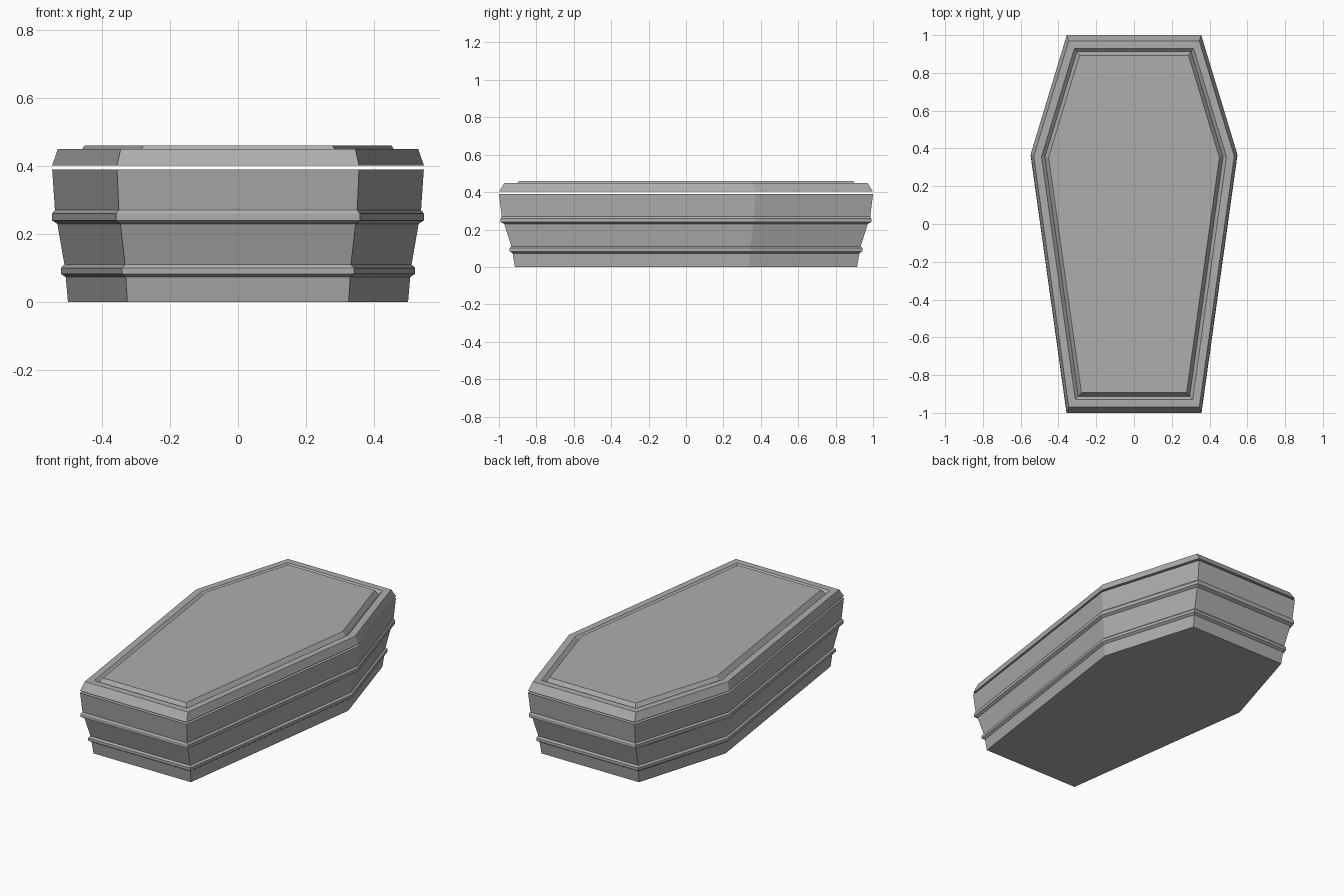
import bpy
import bmesh
from mathutils import Vector

cube = bpy.data.objects.get("Cube")
if cube:
    bpy.data.objects.remove(cube, do_unlink=True)

grey = bpy.data.materials.new("stone grey")
grey.use_nodes = True
colour = (0.42, 0.42, 0.42, 1)
grey.diffuse_color = colour
grey.node_tree.nodes["Principled BSDF"].inputs["Base Color"].default_value = colour

# Six-sided outline, counter-clockwise: foot, shoulders, head
right_half = [(0.356, -1.0), (0.547, 0.37), (0.356, 1.0)]
outline = [Vector(p) for p in right_half]
outline += [Vector((-x, y)) for x, y in reversed(right_half)]


def section(scale, offset):
    """Scaled outline, with every edge moved outwards by offset."""
    pts = [p * scale for p in outline]
    result = []
    for i, p in enumerate(pts):
        before = (p - pts[i - 1]).normalized()
        after = (pts[(i + 1) % len(pts)] - p).normalized()
        n1 = Vector((before.y, -before.x))
        n2 = Vector((after.y, -after.x))
        result.append(p + (n1 + n2) * offset / (1 + n1.dot(n2)))
    return result


def loft(name, profile):
    """Join sections given as (height, scale, offset) and cap both ends."""
    bm = bmesh.new()
    rings = [[bm.verts.new((p.x, p.y, z)) for p in section(scale, offset)]
             for z, scale, offset in profile]
    for low, high in zip(rings, rings[1:]):
        for i in range(len(low)):
            j = (i + 1) % len(low)
            bm.faces.new((low[i], low[j], high[j], high[i]))
    bm.faces.new(rings[0][::-1])
    bm.faces.new(rings[-1])
    mesh = bpy.data.meshes.new(name)
    bm.to_mesh(mesh)
    bm.free()
    mesh.materials.append(grey)
    obj = bpy.data.objects.new(name, mesh)
    bpy.context.collection.objects.link(obj)
    return obj


def moulding(low, high, low_scale, high_scale):
    """Raised band with bevelled edges."""
    mid = (low_scale + high_scale) / 2
    return [(low, low_scale, 0), (low + 0.01, mid, 0.012),
            (high - 0.01, mid, 0.012), (high, high_scale, 0)]


# Flared body with two raised bands
loft("coffin_body",
     [(0, 0.915, 0)]
     + moulding(0.073, 0.11, 0.927, 0.934)
     + moulding(0.23, 0.27, 0.972, 0.985)
     + [(0.39, 1, 0)])

# Bevelled lid with a V groove around a raised panel
loft("coffin_lid",
     [(0.402, 1, 0), (0.45, 0.97, 0), (0.45, 0.97, -0.04),
      (0.432, 0.97, -0.058), (0.46, 0.97, -0.077)])
